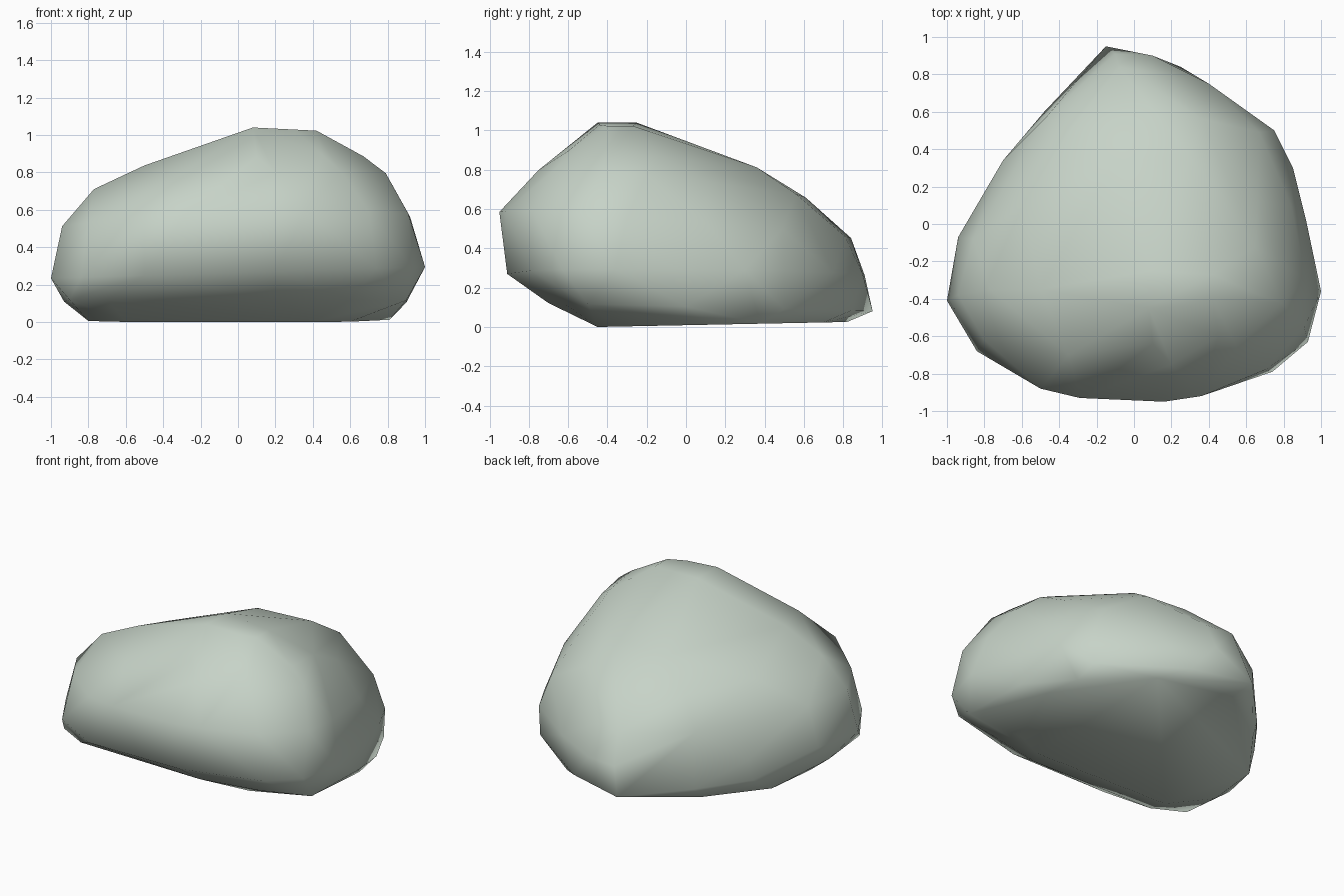
import bpy
import bmesh
import math

default_cube = bpy.data.objects.get("Cube")
if default_cube:
    bpy.data.objects.remove(default_cube, do_unlink=True)


def make_material(name, colour):
    material = bpy.data.materials.new(name)
    material.use_nodes = True
    material.diffuse_color = colour
    shader = next(n for n in material.node_tree.nodes if n.type == "BSDF_PRINCIPLED")
    shader.inputs["Base Color"].default_value = colour
    shader.inputs["Roughness"].default_value = 0.9
    return material


def add_contour(bm, height, slope_x, slope_y, outline):
    """Lay a cross-section outline on a tilted plane."""
    for x, y in outline:
        bm.verts.new((x, y, height + slope_x * x + slope_y * y))


bm = bmesh.new()

# Resting face
add_contour(bm, height=.015, slope_x=0, slope_y=.02, outline=[
    (-.6, -.42), (.4, -.45), (.6, -.36), (.81, .14),
    (.77, .38), (.4, .7), (-.1, .82), (-.5, .54), (-.77, .18), (-.8, -.18),
])

# Undercut
add_contour(bm, height=.11, slope_x=0, slope_y=-.025, outline=[
    (-.9, -.57), (-.7, -.68), (.2, -.7), (.6, -.62), (.9, -.5),
    (.9, 0), (.74, .5), (.25, .84), (-.15, .95), (-.48, .6),
    (-.71, .3), (-.93, -.2),
])

# Widest girth
add_contour(bm, height=.27, slope_x=.03, slope_y=0, outline=[
    (-1, -.41), (-.84, -.68), (-.5, -.88), (.2, -.91), (.74, -.79),
    (.93, -.63), (1, -.36), (.92, .02), (.85, .3), (.75, .5),
    (.4, .75), (.1, .9), (-.1, .91), (-.7, .34), (-.94, -.07),
])

# Front bulge
add_contour(bm, height=.52, slope_x=.03, slope_y=-.07, outline=[
    (-.94, -.38), (-.8, -.62), (-.5, -.88), (-.29, -.93), (.16, -.95),
    (.36, -.92), (.7, -.78), (.91, -.55), (.92, -.3), (.84, .1),
    (.67, .49), (.1, .81), (-.08, .84), (-.47, .57), (-.86, -.08),
])

# Shoulder
add_contour(bm, height=.72, slope_x=.05, slope_y=-.1, outline=[
    (-.77, -.35), (-.35, -.7), (.2, -.75), (.55, -.66), (.79, -.42),
    (.77, -.2), (.66, .12), (.37, .56), (.1, .61), (-.34, .5), (-.59, .1),
])

# Upper slope
add_contour(bm, height=.835, slope_x=.04, slope_y=-.08, outline=[
    (-.5, -.35), (.1, -.64), (.45, -.6), (.67, -.38),
    (.65, -.12), (.3, .36), (-.1, .35),
])

# Crown
add_contour(bm, height=1.05, slope_x=-.05, slope_y=0, outline=[
    (.08, -.45), (.3, -.44), (.42, -.4), (.42, -.27), (.09, -.25),
])

# Wrap all contours in one skin, leaving out points that fall inside it
hull = bmesh.ops.convex_hull(bm, input=list(bm.verts), use_existing_faces=False)
spare = {g for key in ("geom_interior", "geom_unused") for g in hull[key]
         if isinstance(g, bmesh.types.BMVert)}
bmesh.ops.delete(bm, geom=list(spare), context="VERTS")
loose = [v for v in bm.verts if not v.link_faces]
bmesh.ops.delete(bm, geom=loose, context="VERTS")
bmesh.ops.recalc_face_normals(bm, faces=list(bm.faces))

# Stand it on the ground
lowest = min(v.co.z for v in bm.verts)
bmesh.ops.translate(bm, verts=list(bm.verts), vec=(0, 0, -lowest))

mesh = bpy.data.meshes.new("boulder")
bm.to_mesh(mesh)
bm.free()
boulder = bpy.data.objects.new("boulder", mesh)
bpy.context.collection.objects.link(boulder)
mesh.materials.append(make_material("pale grey green stone", (.57, .65, .575, 1)))

# Soft shading over the whole stone
bpy.ops.object.select_all(action="DESELECT")
boulder.select_set(True)
bpy.context.view_layer.objects.active = boulder
bpy.ops.object.shade_smooth_by_angle(angle=math.radians(70))
